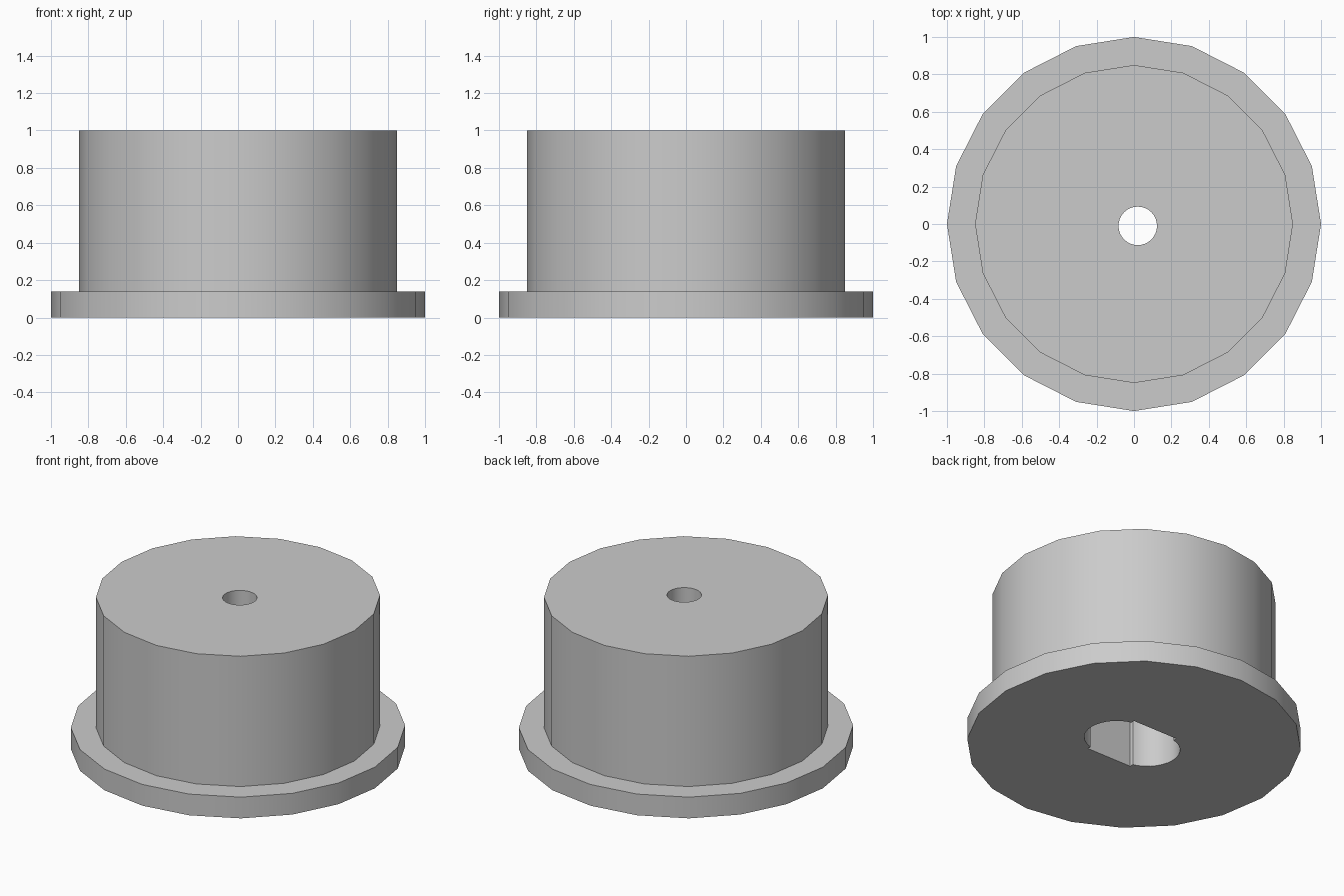
import bpy
import bmesh
from math import cos, sin, tau

SIDES = 20
FLANGE_R, FLANGE_TOP = 1.0, 0.14
BODY_R, HEIGHT = 0.85, 1.0
BORE_X, BORE_Y = 0.015, 0.0
POCKET_TOP = 0.7

cube = bpy.data.objects.get("Cube")
if cube:
    bpy.data.objects.remove(cube, do_unlink=True)

grey = bpy.data.materials.new("grey_plastic")
grey.use_nodes = True
colour = (0.6, 0.6, 0.6, 1)
grey.diffuse_color = colour
grey.node_tree.nodes["Principled BSDF"].inputs["Base Color"].default_value = colour


def stepped_solid(name, rings):
    """Closed solid of revolution from (radius, height) rings."""
    bm = bmesh.new()
    loops = [[bm.verts.new((r * cos(tau * i / SIDES), r * sin(tau * i / SIDES), z))
              for i in range(SIDES)] for r, z in rings]
    for low, high in zip(loops, loops[1:]):
        for i in range(SIDES):
            j = (i + 1) % SIDES
            bm.faces.new((low[i], low[j], high[j], high[i]))
    bm.faces.new(reversed(loops[0]))
    bm.faces.new(loops[-1])
    mesh = bpy.data.meshes.new(name)
    bm.to_mesh(mesh)
    bm.free()
    obj = bpy.data.objects.new(name, mesh)
    bpy.context.collection.objects.link(obj)
    obj.data.materials.append(grey)
    return obj


def round_cutter(name, x, y, radius, bottom, top):
    bpy.ops.mesh.primitive_cylinder_add(vertices=32, radius=radius, depth=top - bottom,
                                        location=(x, y, (top + bottom) / 2))
    bpy.context.object.name = name
    return bpy.context.object


# Flange and body in one stepped solid
hub = stepped_solid("flanged_hub", [(FLANGE_R, 0), (FLANGE_R, FLANGE_TOP),
                                    (BODY_R, FLANGE_TOP), (BODY_R, HEIGHT)])

# Slot pocket underneath: two round ends and a slightly wider middle
cutters = [round_cutter("slot_end_cutter", BORE_X + side * 0.12, BORE_Y, 0.195, -0.1, POCKET_TOP)
           for side in (-1, 1)]
bpy.ops.mesh.primitive_cube_add(size=1, location=(BORE_X, BORE_Y, (POCKET_TOP - 0.1) / 2))
middle = bpy.context.object
middle.name = "slot_middle_cutter"
middle.scale = (0.33, 0.43, POCKET_TOP + 0.1)
cutters.append(middle)

# Small shaft hole through the top
cutters.append(round_cutter("shaft_hole_cutter", 0.02, -0.01, 0.103, 0.3, HEIGHT + 0.1))

for cutter in cutters:
    cutter.hide_render = True
    cutter.data.materials.append(grey)
    bpy.context.view_layer.objects.active = hub
    cut = hub.modifiers.new(cutter.name, 'BOOLEAN')
    cut.operation = 'DIFFERENCE'
    cut.solver = 'EXACT'
    cut.object = cutter
    bpy.ops.object.modifier_apply(modifier=cut.name)
    bpy.data.objects.remove(cutter, do_unlink=True)

# Smooth sides with crisp rims
bpy.ops.object.select_all(action='DESELECT')
hub.select_set(True)
bpy.context.view_layer.objects.active = hub
bpy.ops.object.shade_smooth_by_angle(angle=0.52)
